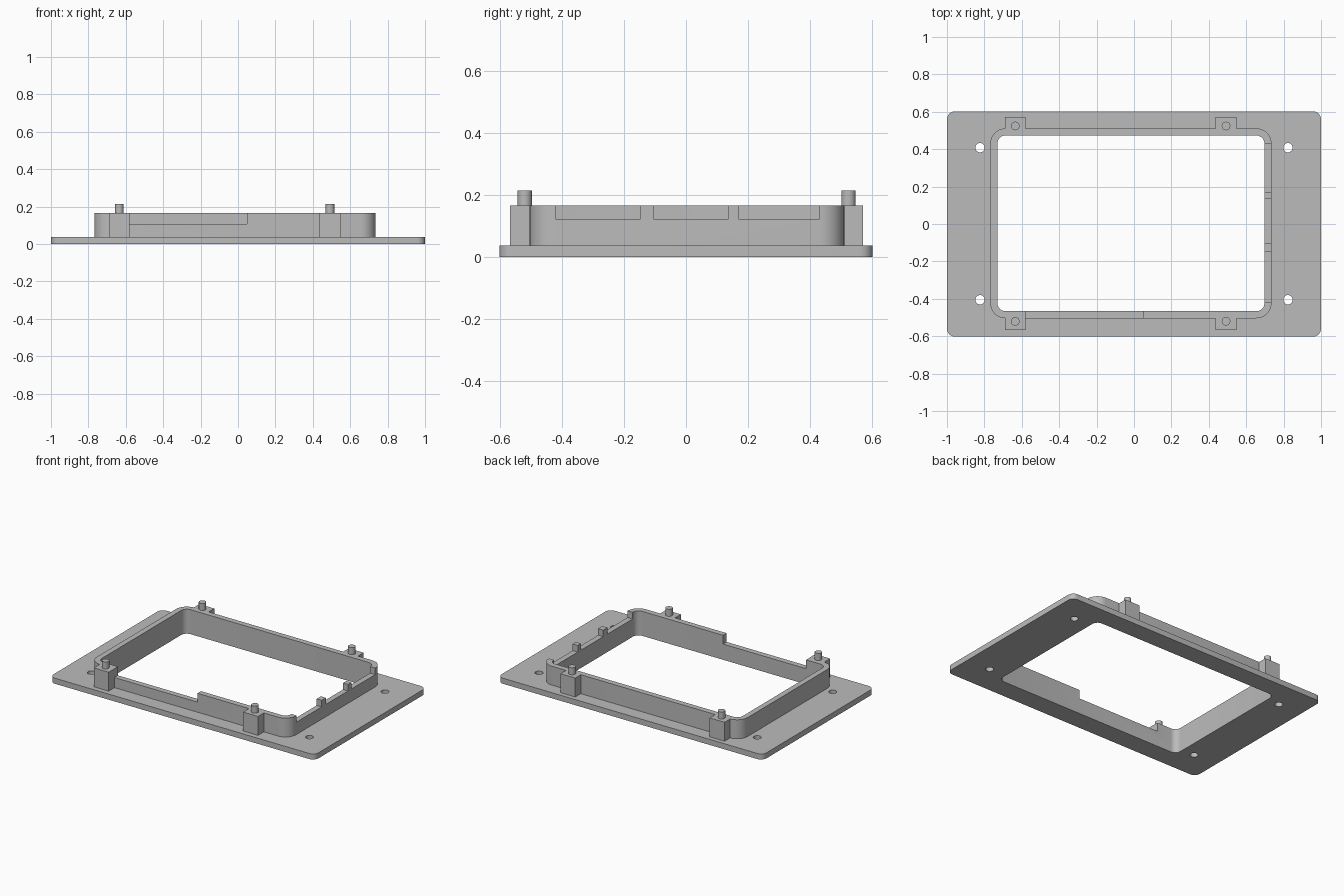
import bpy, bmesh
from math import radians, sin, cos, pi

cube = bpy.data.objects.get("Cube")
if cube:
    bpy.data.objects.remove(cube, do_unlink=True)

grey = bpy.data.materials.new("plain grey")
grey.use_nodes = True
COLOUR = (0.50, 0.50, 0.50, 1)
grey.diffuse_color = COLOUR
grey.node_tree.nodes["Principled BSDF"].inputs["Base Color"].default_value = COLOUR

PLATE_TOP, WALL_TOP, PIN_TOP = 0.038, 0.167, 0.215


def rounded(x0, x1, y0, y1, r=0, steps=8):
    """Counter-clockwise rectangle outline with rounded corners."""
    if r == 0:
        return [(x0, y0), (x1, y0), (x1, y1), (x0, y1)]
    centres = [(x1 - r, y1 - r), (x0 + r, y1 - r), (x0 + r, y0 + r), (x1 - r, y0 + r)]
    return [(cx + r * cos((q + i / steps) * pi / 2), cy + r * sin((q + i / steps) * pi / 2))
            for q, (cx, cy) in enumerate(centres) for i in range(steps + 1)]


def circle(x, y, r, n=32):
    return [(x + r * cos(2 * pi * i / n), y + r * sin(2 * pi * i / n)) for i in range(n)]


def prism(name, outline, z0, z1):
    """Upright solid over an outline."""
    bm = bmesh.new()
    base = bm.faces.new([bm.verts.new((x, y, z0)) for x, y in outline])
    top = bmesh.ops.extrude_face_region(bm, geom=[base])["geom"]
    bmesh.ops.translate(bm, vec=(0, 0, z1 - z0),
                        verts=[v for v in top if isinstance(v, bmesh.types.BMVert)])
    bmesh.ops.recalc_face_normals(bm, faces=bm.faces)
    mesh = bpy.data.meshes.new(name)
    bm.to_mesh(mesh)
    bm.free()
    mesh.materials.append(grey)
    obj = bpy.data.objects.new(name, mesh)
    bpy.context.collection.objects.link(obj)
    return obj


def select_only(obj):
    bpy.ops.object.select_all(action="DESELECT")
    obj.select_set(True)
    bpy.context.view_layer.objects.active = obj


def cut(obj, outline, z0, z1):
    """Remove a prism from the object."""
    cutter = prism("cutter", outline, z0, z1)
    cutter.hide_render = True
    select_only(obj)
    mod = obj.modifiers.new("cut", "BOOLEAN")
    mod.operation, mod.solver, mod.object = "DIFFERENCE", "EXACT", cutter
    bpy.ops.object.modifier_apply(modifier=mod.name)
    bpy.data.objects.remove(cutter, do_unlink=True)


def smooth(obj):
    select_only(obj)
    bpy.ops.object.shade_smooth_by_angle(angle=radians(30))


opening = rounded(-0.73, 0.697, -0.466, 0.473, 0.042)

# Base plate with window and four screw holes
plate = prism("base_plate", rounded(-1, 1, -0.602, 0.602, 0.042), 0, PLATE_TOP)
cut(plate, opening, -0.1, 0.1)
for x in (-0.823, 0.823):
    for y in (-0.405, 0.408):
        cut(plate, circle(x, y, 0.025), -0.1, 0.1)
smooth(plate)

# Raised rim around the window, with lowered stretches
BACK, FRONT = 0.511, -0.504
rim = prism("raised_rim", rounded(-0.768, 0.735, FRONT, BACK, 0.08), PLATE_TOP, WALL_TOP)
cut(rim, opening, -0.1, 0.3)
cut(rim, rounded(-0.58, 0.047, -0.55, -0.42), 0.107, 0.3)
for y0, y1 in ((-0.419, -0.148), (-0.103, 0.136), (0.171, 0.429)):
    cut(rim, rounded(0.65, 0.78, y0, y1), 0.122, 0.3)
smooth(rim)

# Corner bosses with locating pins
for side, x in (("right", -0.635), ("left", 0.492)):
    for end, y0, y1, pin_y in (("front", -0.567, FRONT, -0.52), ("back", BACK, 0.571, 0.524)):
        prism(f"{end}_{side}_boss", rounded(x - 0.056, x + 0.056, y0, y1), PLATE_TOP, WALL_TOP)
        smooth(prism(f"{end}_{side}_pin", circle(x, pin_y, 0.023), WALL_TOP, PIN_TOP))
